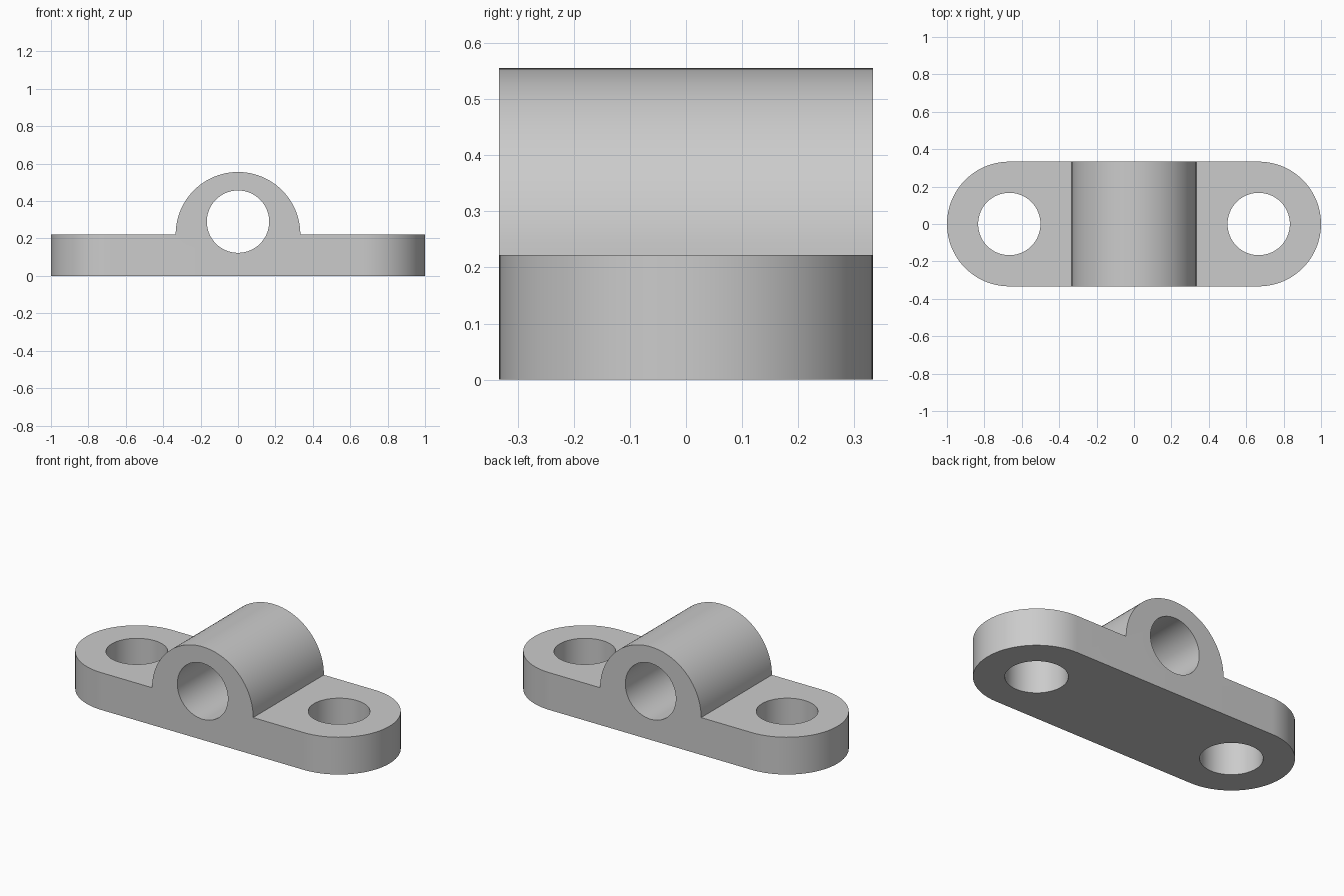
import bpy
import bmesh
from math import pi, cos, sin

cube = bpy.data.objects.get("Cube")
if cube:
    bpy.data.objects.remove(cube, do_unlink=True)

R = 1 / 3            # end radius, hump radius and half width
BORE = 1 / 6         # radius of all three holes
EAR = 2 / 3          # distance of the bolt holes from the middle
BASE = 2 / 9         # base thickness
BORE_Z = 0.29        # height of the shaft bore
STEPS = 48           # segments per half circle

grey = bpy.data.materials.new("light grey")
grey.use_nodes = True
colour = (0.6, 0.6, 0.6, 1)
grey.diffuse_color = colour
grey.node_tree.nodes["Principled BSDF"].inputs["Base Color"].default_value = colour


def arc(cx, cy, r, start, sweep, steps=STEPS):
    return [(cx + r * cos(start + sweep * i / steps),
             cy + r * sin(start + sweep * i / steps)) for i in range(steps + 1)]


def circle(cx, cy, r):
    return arc(cx, cy, r, 0, 2 * pi, 2 * STEPS)[:-1]


def prism(name, outline, low, high, axis):
    """Extrude a 2D outline along z (plan outline) or y (front outline)."""
    def place(p, d):
        return (p[0], p[1], d) if axis == "z" else (p[0], d, p[1])
    bm = bmesh.new()
    face = bm.faces.new([bm.verts.new(place(p, low)) for p in outline])
    top = bmesh.ops.extrude_face_region(bm, geom=[face])["geom"]
    moved = [v for v in top if isinstance(v, bmesh.types.BMVert)]
    bmesh.ops.translate(bm, verts=moved, vec=place((0, 0), high - low))
    bmesh.ops.recalc_face_normals(bm, faces=bm.faces)
    mesh = bpy.data.meshes.new(name)
    bm.to_mesh(mesh)
    bm.free()
    mesh.materials.append(grey)
    obj = bpy.data.objects.new(name, mesh)
    bpy.context.collection.objects.link(obj)
    return obj


def carve(target, cutter, operation):
    cutter.hide_render = True
    mod = target.modifiers.new(cutter.name, "BOOLEAN")
    mod.operation = operation
    mod.solver = "EXACT"
    mod.object = cutter
    bpy.ops.object.modifier_apply(modifier=mod.name)
    bpy.data.objects.remove(cutter, do_unlink=True)


# Tall block with rounded ends
plan = arc(EAR, 0, R, -pi / 2, pi) + arc(-EAR, 0, R, pi / 2, pi)
bracket = prism("bearing_bracket", plan, 0, 1, "z")
bpy.ops.object.select_all(action="DESELECT")
bracket.select_set(True)
bpy.context.view_layer.objects.active = bracket

# Front silhouette: flat base with a half-round hump
front = [(-1.2, -0.2), (1.2, -0.2), (1.2, BASE)]
front += arc(0, BASE, R, 0, pi) + [(-1.2, BASE)]
carve(bracket, prism("silhouette", front, -0.6, 0.6, "y"), "INTERSECT")

# Shaft bore through the hump and a bolt hole in each ear
carve(bracket, prism("shaft_bore", circle(0, BORE_Z, BORE), -0.6, 0.6, "y"), "DIFFERENCE")
for side in (-1, 1):
    carve(bracket, prism("bolt_hole", circle(side * EAR, 0, BORE), -0.2, 0.8, "z"), "DIFFERENCE")

bpy.ops.object.shade_smooth_by_angle(angle=pi / 6)
